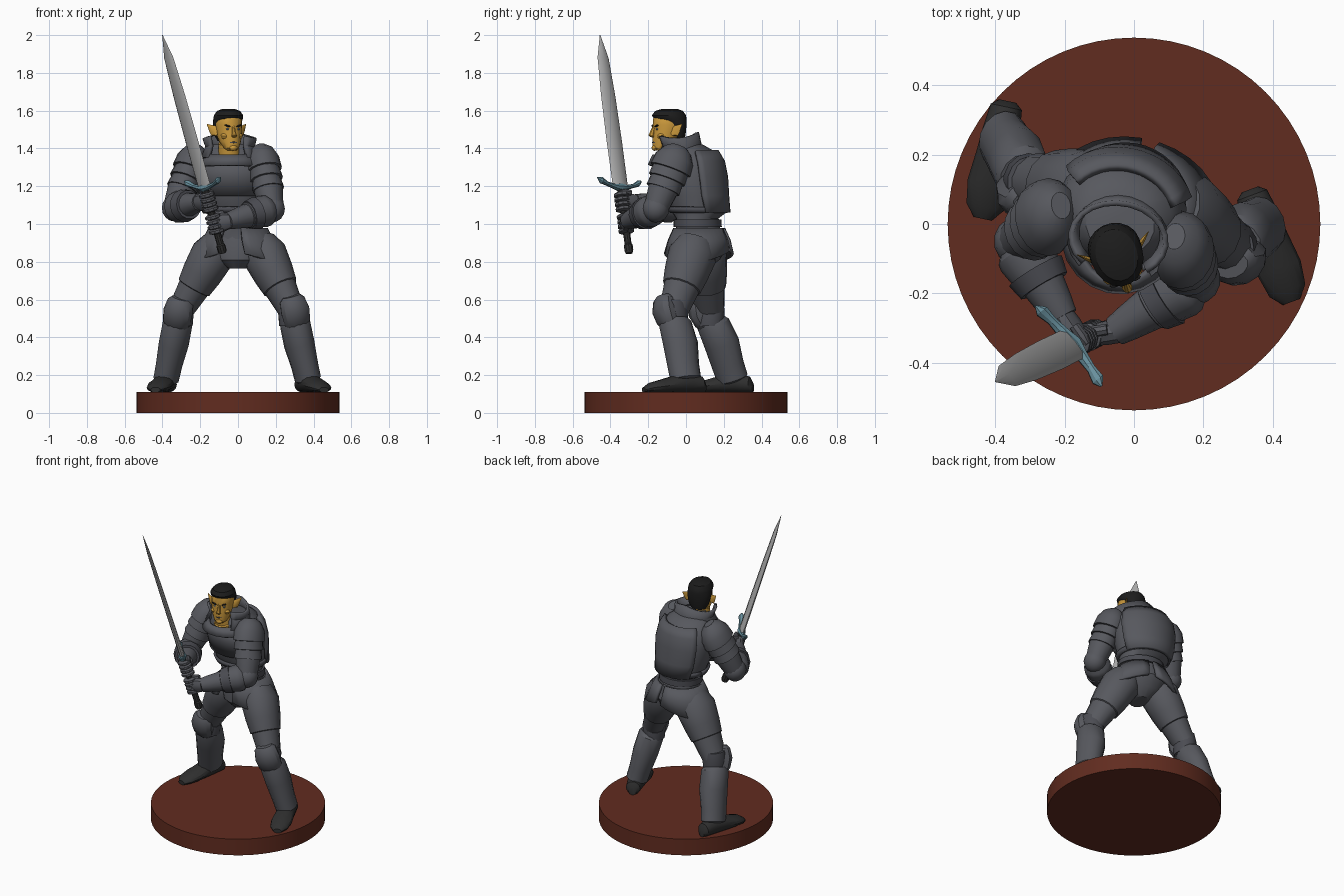
import bpy, bmesh
from math import sin, cos, radians, pi
from mathutils import Vector as V, Matrix


def mat(name, r, g, b):
    m = bpy.data.materials.new(name)
    m.diffuse_color = (r, g, b, 1)
    return m


ARMOUR = mat("armour", .095, .098, .112)
TRIM = mat("armour_trim", .07, .072, .085)
BOOT = mat("boot", .028, .028, .028)
HAIR = mat("hair", .012, .012, .012)
SKIN = mat("skin", .60, .32, .045)
STEEL = mat("steel", .42, .42, .42)
GUARD = mat("guard", .14, .28, .34)
BASE = mat("base", .12, .025, .014)
EYE = mat("eye", .12, .2, .3)


def finish(name, bm, m):
    bmesh.ops.recalc_face_normals(bm, faces=bm.faces)
    me = bpy.data.meshes.new(name)
    bm.to_mesh(me)
    bm.free()
    ob = bpy.data.objects.new(name, me)
    me.materials.append(m)
    bpy.context.collection.objects.link(ob)
    return ob


# skin rings (centre, u, v) into a surface; closed tube, or open arc a0..a1 in degrees
def loft(name, rings, m, n=14, a0=None, a1=None, drops=None):
    bm = bmesh.new()
    closed = a0 is None
    angs = [2 * pi * i / n for i in range(n)] if closed else \
        [radians(a0 + (a1 - a0) * i / (n - 1)) for i in range(n)]
    rows = []
    for k, (c, u, v) in enumerate(rings):
        d = drops[k] if drops else 0
        rows.append([bm.verts.new(c + u * cos(a) + v * sin(a) - V((0, 0, d * abs(cos(a))))) for a in angs])
    for r, s in zip(rows, rows[1:]):
        for i in range(n if closed else n - 1):
            j = (i + 1) % n
            bm.faces.new((r[i], r[j], s[j], s[i]))
    if closed:
        bm.faces.new(rows[0])
        bm.faces.new(rows[-1])
    return finish(name, bm, m)


# tube between two points; profile rows are (t, side radius, front radius, front offset)
def tube(name, p0, p1, prof, m=ARMOUR, front=(0, -1, 0), n=14):
    p0, p1, f = V(p0), V(p1), V(front)
    d = (p1 - p0).normalized()
    f = (f - d * f.dot(d)).normalized()
    s = d.cross(f)
    rings = []
    for t, a, b, *o in prof:
        rings.append((p0.lerp(p1, t) + f * (o[0] if o else 0), s * a, f * b))
    return loft(name, rings, m, n)


# horizontal rings (x, y, z, rx, ry) turned by yaw
def level(rows, yaw):
    R = Matrix.Rotation(radians(yaw), 3, 'Z')
    return [(V(r[:3]), R @ V((r[3], 0, 0)), R @ V((0, r[4], 0))) for r in rows]


def shell(name, rows, yaw, a0, a1, thick, n=14, drops=None, m=ARMOUR):
    ob = loft(name, level(rows, yaw), m, n, a0, a1, drops)
    s = ob.modifiers.new("thickness", 'SOLIDIFY')
    s.thickness, s.offset = thick, 0
    return ob


def ball(name, c, size, m=ARMOUR, rot=None, seg=14):
    bm = bmesh.new()
    bmesh.ops.create_uvsphere(bm, u_segments=seg, v_segments=seg // 2 + 1, radius=1)
    M = Matrix.Translation(V(c)) @ (rot or Matrix()) @ Matrix.Diagonal((*size, 1))
    bmesh.ops.transform(bm, matrix=M, verts=bm.verts)
    return finish(name, bm, m)


# round base
tube("base", (0, 0, 0), (0, 0, .11), [(0, .538, .538), (1, .538, .538)], BASE, n=64)

# torso, pelvis and plates
YAW = -14
torso = [(0, .07, .92, .14, .12), (-.005, .06, 1.03, .135, .112), (-.02, .07, 1.06, .155, .142),
         (-.03, .052, 1.15, .178, .152), (-.035, .04, 1.25, .19, .158), (-.04, .03, 1.33, .18, .152),
         (-.04, .02, 1.385, .15, .13), (-.04, 0, 1.42, .1, .09)]
loft("torso", level(torso, YAW), ARMOUR, 18)
loft("pelvis", level([(0, .08, .97, .14, .12), (0, .08, .88, .165, .14), (0, .06, .81, .13, .12),
                      (0, .05, .765, .05, .07)], YAW), ARMOUR, 16)
loft("belt", level([(-.003, .062, .985, .147, .127), (-.005, .06, 1.025, .147, .127)], YAW), TRIM, 18)


def grow(rows, g):
    return [(x, y, z, a + g, b + g) for x, y, z, a, b in rows]


shell("back_plate", grow(torso[2:7], .012), YAW, 28, 152, .022)
shell("breast_plate", grow(torso[3:6], .008), YAW, -150, -30, .018)
shell("chest_rim", grow([torso[2], (-.025, .063, 1.09, .165, .147)], .006), YAW, -180, 180, .014, 24, m=TRIM)
skirt = [(0, .07, .975, .15, .128), (0, .07, .92, .19, .155), (.005, .068, .865, .235, .172)]
for side, a0, a1 in (("left", -72, 84), ("right", 96, 252)):
    shell("hip_plate_" + side, skirt, YAW, a0, a1, .018, 14, (0, .02, .07))

# raised collar, open at the front
shell("collar", [(-.04, -.035, 1.35, .15, .13), (-.042, -.03, 1.42, .125, .105),
                 (-.045, -.045, 1.49, .138, .105)], -8, -48, 228, .016, 18, (0, .01, .035))
shell("gorget", [(-.04, -.03, 1.31, .165, .165), (-.04, -.05, 1.365, .115, .12)], -8, -180, 180, .018, 22)

# arms: shoulder, elbow, wrist
arms = {"right": ((-.245, .025, 1.32), (-.335, -.05, 1.085), (-.205, -.27, 1.115)),
        "left": ((.135, -.07, 1.32), (.18, -.16, 1.08), (-.055, -.31, 1.015))}
for side, (sh, el, wr) in arms.items():
    sh, el, wr = V(sh), V(el), V(wr)
    d = (el - sh).normalized()
    tube("upper_arm_" + side, sh, el, [(0, .075, .08), (.55, .078, .082), (1, .062, .065)])
    tube("pauldron_" + side, sh - d * .1, sh + d * .15,
         [(0, .03, .04), (.1, .065, .075), (.3, .088, .105), (.55, .092, .112), (.56, .08, .098),
          (.77, .088, .1), (.78, .076, .088), (1, .084, .092)], n=16)
    ball("elbow_cop_" + side, el, (.07, .072, .072))
    f = (wr - el).normalized()
    tube("forearm_" + side, el, wr, [(0, .056, .056), (.12, .083, .083), (.2, .086, .086), (.55, .07, .07),
                                     (.56, .064, .064), (.85, .052, .052), (1, .044, .044)], front=(0, 0, 1))
    tube("gauntlet_cuff_" + side, el + f * .1, el + f * .15, [(0, .088, .088), (1, .077, .077)], TRIM, (0, 0, 1))

# sword
POM, TIP = V((-.08, -.30, .845)), V((-.40, -.455, 2.0))
D = (TIP - POM).normalized()
U = V((.65, -.76, 0))
U = (U - D * U.dot(D)).normalized()
N = D.cross(U)
G = POM.lerp(TIP, .305)
tube("grip", POM, G, [(0, .018, .018), (.04, .024, .024), (.12, .024, .024), (.14, .019, .019), (1, .019, .019)],
     BOOT, U, 10)
tube("blade", G, TIP, [(0, .016, .052), (.3, .015, .053), (.6, .013, .049), (.85, .01, .038), (1, .001, .002)],
     STEEL, U, 8)
loft("cross_guard", [(G + U * .15 * s + D * (.045 * s * s - .005), D * h, N * w) for s, h, w in
                     ((-1, .004, .004), (-.85, .018, .02), (-.6, .011, .014), (-.25, .014, .019), (0, .024, .027),
                      (.25, .014, .019), (.6, .011, .014), (.85, .018, .02), (1, .004, .004))], GUARD, 8)

# hands gripping the sword
for side, t in (("right", .235), ("left", .135)):
    c, wr = POM.lerp(TIP, t), V(arms[side][2])
    back = (wr - c).normalized()
    tube("palm_" + side, wr - back * -.01, c - back * .01,
         [(0, .042, .036), (.4, .05, .036), (1, .045, .03)], ARMOUR, D.cross(back), 10)
    for i in range(4):
        p = c + D * (.026 * (i - 1.5))
        tube(f"finger_{side}_{i + 1}", p - D * .013, p + D * .013,
             [(0, .03, .03), (.25, .042, .042), (.75, .042, .042), (1, .03, .03)], ARMOUR, U, 10)
    tube("thumb_" + side, c + D * .045 + back * .04, c + D * .05 - back * .025,
         [(0, .016, .016), (.6, .017, .017), (1, .008, .008)], ARMOUR, D, 8).location = N * .026

# legs: hip, knee, ankle, heel, toe
legs = {"right": ((-.115, .085, .87), (-.305, .125, .54), (-.382, .25, .17), (-.365, .355, .108), (-.437, .015, .108)),
        "left": ((.125, .045, .87), (.285, -.065, .54), (.372, .0, .17), (.335, .1, .108), (.455, -.225, .108))}
for side, (hip, knee, ankle, heel, toe) in legs.items():
    hip, knee, ankle, heel, toe = map(V, (hip, knee, ankle, heel, toe))
    fwd = (toe - heel).normalized()
    tube("thigh_" + side, hip, knee, [(-.1, .09, .1), (.1, .118, .13), (.4, .108, .118), (.62, .094, .104),
                                      (.63, .086, .096), (1, .068, .078)], front=fwd)
    tube("knee_joint_" + side, knee + V((0, 0, .06)), knee - V((0, 0, .08)),
         [(0, .06, .07), (.4, .073, .08), (1, .066, .075)], TRIM, fwd)
    s = (ankle - knee).normalized()
    tube("knee_cop_" + side, knee - s * .085, knee + s * .09,
         [(0, .05, .035, .045), (.12, .07, .055, .045), (.45, .08, .062, .053), (.8, .074, .055, .045),
          (1, .058, .04, .035)], ARMOUR, fwd, 12)
    tube("greave_" + side, knee + s * .05, ankle,
         [(0, .07, .075, .01), (.06, .08, .088, .004), (.4, .08, .094, -.006), (.75, .07, .086), (.97, .068, .084),
          (1, .055, .06)], ARMOUR, fwd)
    tube("boot_" + side, heel, toe,
         [(0, .025, .025, .026), (.05, .046, .042, .042), (.25, .054, .055, .052), (.45, .058, .05, .046),
          (.7, .066, .036, .034), (.9, .055, .026, .025), (1, .026, .014, .014)], BOOT, (0, 0, 1))

# head, modelled facing forward then turned
tube("neck", (-.04, -.065, 1.3), (-.052, -.1, 1.43), [(0, .075, .07), (.5, .066, .062), (.55, .058, .056), (1, .052, .05)],
     SKIN)
parts = [
    loft("head", level([(0, -.055, 1.388, .022, .02), (0, -.048, 1.402, .04, .04), (0, -.026, 1.435, .057, .064),
                        (0, -.012, 1.47, .065, .078), (0, -.004, 1.505, .068, .082), (0, 0, 1.525, .07, .088),
                        (0, 0, 1.56, .068, .085), (0, 0, 1.59, .05, .06)], 0), SKIN, 18),
    loft("hair", level([(0, .05, 1.44, .045, .03), (0, .045, 1.47, .064, .042), (0, .036, 1.51, .073, .056),
                        (0, .024, 1.54, .077, .07), (0, .006, 1.558, .077, .088), (0, 0, 1.575, .076, .092),
                        (0, 0, 1.598, .06, .076), (0, .004, 1.61, .03, .04)], 0), HAIR, 18),
    tube("nose", (0, -.082, 1.52), (0, -.098, 1.46), [(0, .008, .008), (.7, .012, .016), (.9, .015, .019), (1, .01, .008)],
         SKIN, n=8),
    ball("lips", (0, -.084, 1.432), (.021, .008, .006), TRIM, seg=8),
    ball("chin", (0, -.08, 1.403), (.022, .016, .016), SKIN, seg=10)]
for k in (-1, 1):
    parts += [
        ball("eye", (k * .027, -.075, 1.502), (.012, .006, .006), EYE, seg=8),
        ball("eyebrow", (k * .029, -.079, 1.519), (.02, .009, .005), HAIR, Matrix.Rotation(-k * .3, 4, 'Y'), 8),
        ball("cheek", (k * .038, -.055, 1.465), (.022, .022, .018), SKIN, seg=10),
        tube("ear", (k * .06, -.002, 1.475), (k * .108, .036, 1.528),
             [(0, .012, .012), (.25, .008, .03), (.55, .006, .022), (1, .001, .002)], SKIN, (0, 0, 1), 8)]
for ob in parts:
    ob.matrix_world = Matrix.Translation((-.05, -.09, 0)) @ Matrix.Rotation(radians(18), 4, 'Z')

# smooth shading with hard plate edges
for ob in bpy.context.scene.objects:
    ob.select_set(True)
bpy.context.view_layer.objects.active = parts[0]
bpy.ops.object.shade_smooth_by_angle(angle=radians(32))
